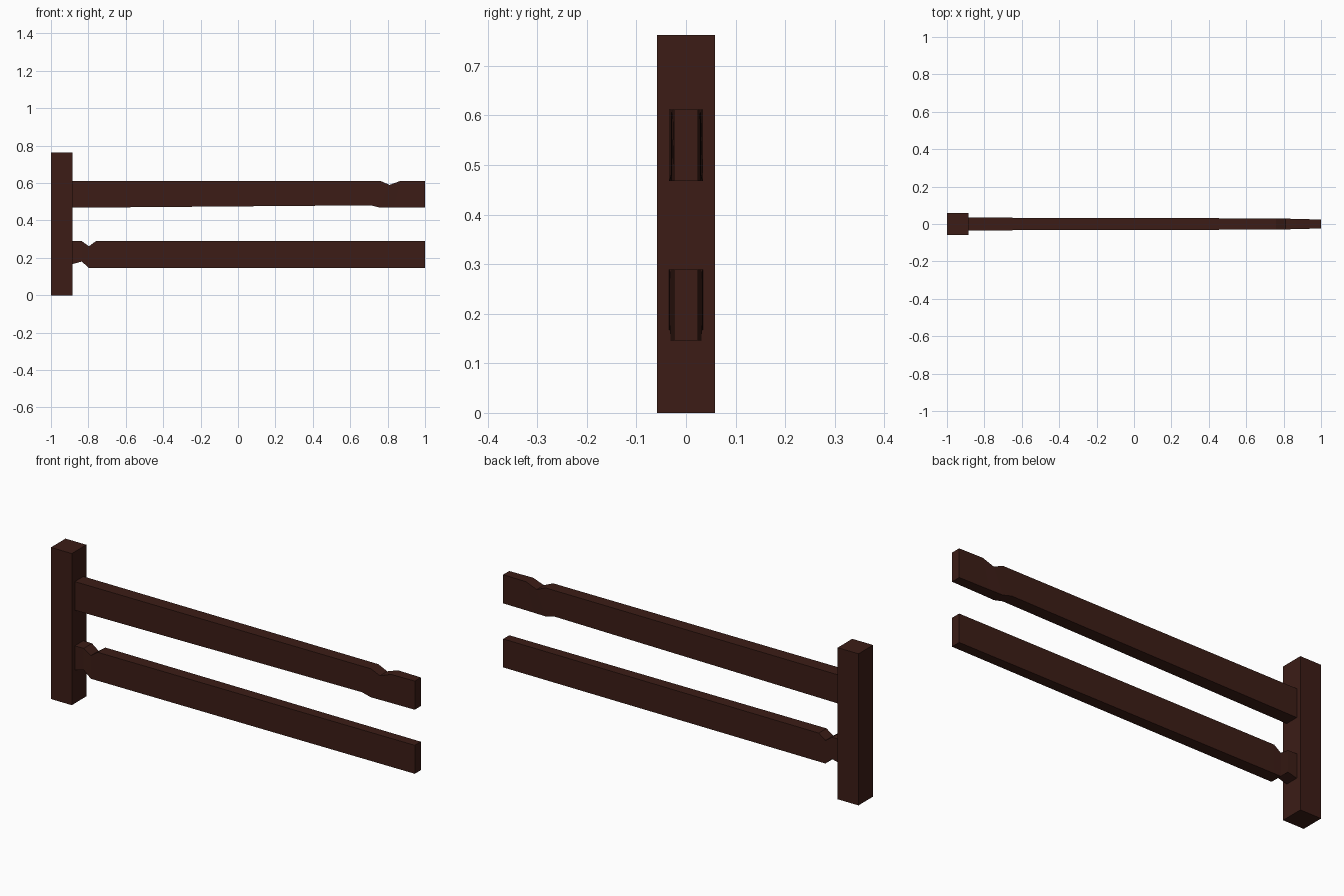
import bpy, bmesh

if "Cube" in bpy.data.objects:
    bpy.data.objects.remove(bpy.data.objects["Cube"])

wood = bpy.data.materials.new("dark_wood")
wood.diffuse_color = (0.045, 0.012, 0.008, 1)
wood.use_nodes = True
wood.node_tree.nodes["Principled BSDF"].inputs["Base Color"].default_value = wood.diffuse_color


def finish(name, bm):
    bmesh.ops.recalc_face_normals(bm, faces=bm.faces)
    mesh = bpy.data.meshes.new(name)
    bm.to_mesh(mesh)
    bm.free()
    mesh.materials.append(wood)
    obj = bpy.data.objects.new(name, mesh)
    bpy.context.collection.objects.link(obj)


def loft(name, sections):
    """Loft rectangles given as (x_top, z_top, x_bottom, z_bottom, half_width)."""
    bm = bmesh.new()
    rings = [[bm.verts.new(p) for p in ((xb, -w, zb), (xb, w, zb), (xt, w, zt), (xt, -w, zt))]
             for xt, zt, xb, zb, w in sections]
    for a, b in zip(rings, rings[1:]):
        for i in range(4):
            j = (i + 1) % 4
            bm.faces.new((a[i], a[j], b[j], b[i]))
    bm.faces.new(rings[0])
    bm.faces.new(rings[-1])
    finish(name, bm)


# Square end post
loft("post", [(-1.0, 0.762, -1.0, 0, 0.058), (-0.884, 0.762, -0.884, 0, 0.058)])

# Upper rail, chipped near its free end
loft("upper_rail", [
    (-0.89, 0.612, -0.89, 0.468, 0.034),
    (0.76, 0.612, 0.71, 0.481, 0.030),
    (0.81, 0.590, 0.76, 0.468, 0.029),
    (0.87, 0.612, 0.83, 0.468, 0.027),
    (1.0, 0.612, 1.0, 0.468, 0.024),
])

# Lower rail, chipped beside the post
loft("lower_rail", [
    (-0.89, 0.289, -0.89, 0.166, 0.034),
    (-0.835, 0.289, -0.835, 0.180, 0.033),
    (-0.797, 0.262, -0.797, 0.146, 0.031),
    (-0.76, 0.289, -0.76, 0.146, 0.031),
    (1.0, 0.289, 1.0, 0.146, 0.024),
])
